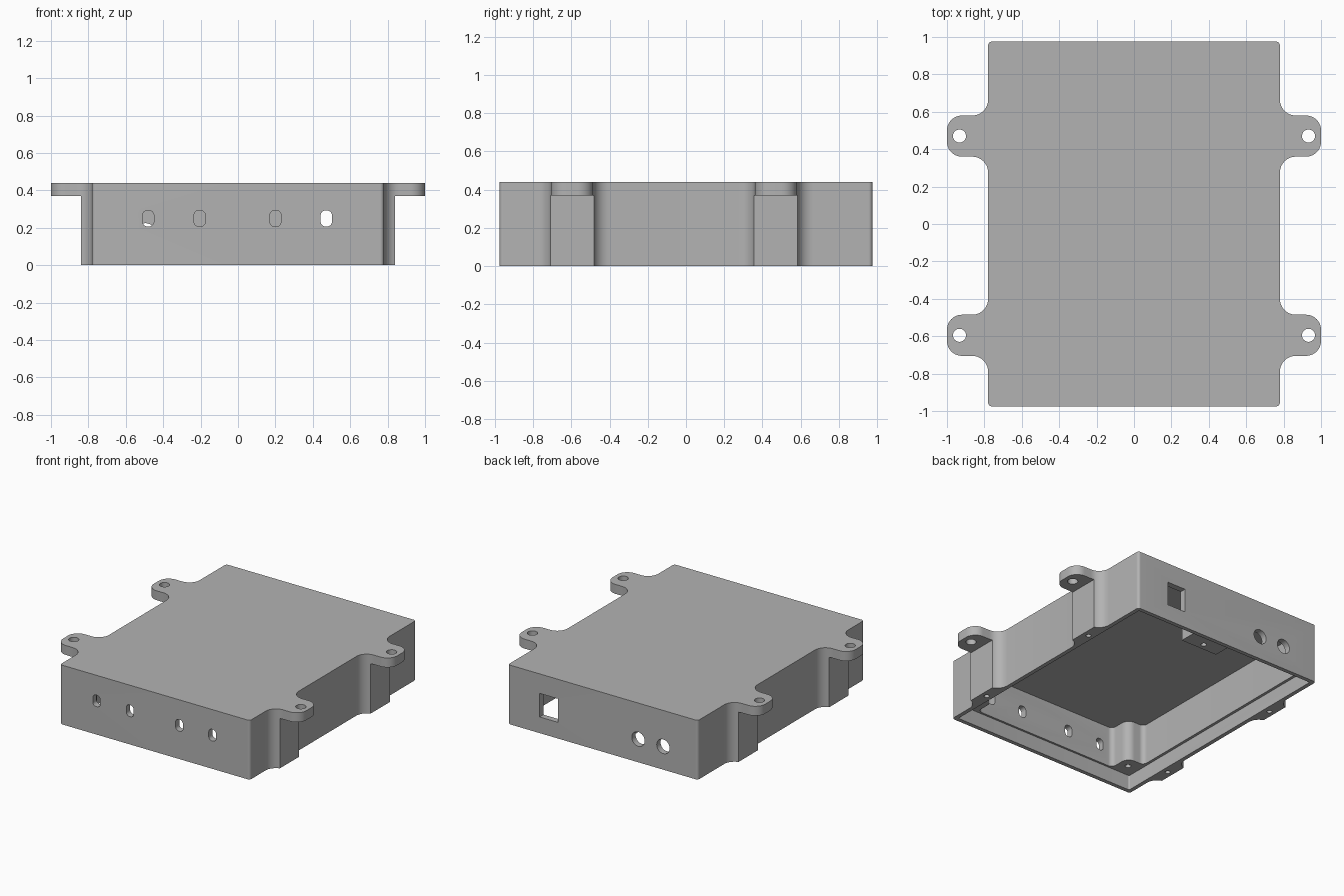
import bpy, bmesh, math
from mathutils import Vector

if "Cube" in bpy.data.objects:
    bpy.data.objects.remove(bpy.data.objects["Cube"], do_unlink=True)

grey = bpy.data.materials.new("enclosure_grey")
grey.use_nodes = True
colour = (0.45, 0.45, 0.45, 1)
grey.diffuse_color = colour
grey.node_tree.nodes["Principled BSDF"].inputs["Base Color"].default_value = colour


def rounded(corners, steps=10):
    """Outline from (x, y, radius) corners, each replaced by a tangent arc."""
    out = []
    for i, (x, y, r) in enumerate(corners):
        p = Vector((x, y))
        if r == 0:
            out.append(p)
            continue
        a = (Vector(corners[i - 1][:2]) - p).normalized()
        b = (Vector(corners[(i + 1) % len(corners)][:2]) - p).normalized()
        centre = p + (a + b) * r          # corners are all right angles
        for k in range(steps + 1):
            t = math.pi / 2 * k / steps
            out.append(centre - b * r * math.cos(t) - a * r * math.sin(t))
    return out


def prism(name, outline, z0, z1):
    """Extrude a flat outline between two heights."""
    bm = bmesh.new()
    face = bm.faces.new([bm.verts.new((p[0], p[1], z0)) for p in outline])
    top = bmesh.ops.extrude_face_region(bm, geom=[face])["geom"]
    bmesh.ops.translate(bm, vec=(0, 0, z1 - z0),
                        verts=[v for v in top if isinstance(v, bmesh.types.BMVert)])
    bmesh.ops.recalc_face_normals(bm, faces=bm.faces)
    mesh = bpy.data.meshes.new(name)
    bm.to_mesh(mesh)
    bm.free()
    obj = bpy.data.objects.new(name, mesh)
    bpy.context.collection.objects.link(obj)
    mesh.materials.append(grey)
    return obj


def rect(x0, x1, y0, y1, r=0):
    return rounded([(x0, y0, r), (x1, y0, r), (x1, y1, r), (x0, y1, r)])


def disc(x, y, r, n=32):
    return [(x + r * math.cos(math.tau * k / n), y + r * math.sin(math.tau * k / n))
            for k in range(n)]


def cut(body, cutter):
    """Subtract the cutter from the body and throw it away."""
    cutter.hide_render = True
    mod = body.modifiers.new("cut", "BOOLEAN")
    mod.operation, mod.solver, mod.object = "DIFFERENCE", "EXACT", cutter
    bpy.ops.object.select_all(action="DESELECT")
    bpy.context.view_layer.objects.active = body
    body.select_set(True)
    bpy.ops.object.modifier_apply(modifier=mod.name)
    bpy.data.objects.remove(cutter, do_unlink=True)


def cut_wall(body, outline, y0, y1):
    """Cut an x-z outline through a wall between two depths."""
    cutter = prism("wall_cutter", outline, -y1, -y0)
    cutter.rotation_euler.x = math.pi / 2
    cut(body, cutter)


def mirrored(half):
    return half + [(-x, y, r) for x, y, r in reversed(half)]


# Outer shell with four rounded mounting ears
W, L, H = 0.78, 0.975, 0.44
EARS = (-0.595, 0.47)
side = [(W, -L, 0.02)]
for y in EARS:
    side += [(W, y - 0.11, 0.085), (1, y - 0.11, 0.08),
             (1, y + 0.11, 0.08), (W, y + 0.11, 0.085)]
side.append((W, L, 0.02))
body = prism("enclosure_body", rounded(mirrored(side)), 0, H)

# Trim below the ears, leaving short side bosses
for s in (-1, 1):
    cut(body, prism("ear_trim", rect(*sorted((s * 0.84, s * 1.1)), -0.9, 0.9), -0.1, 0.37))

# Main cavity, leaving two front corner posts and a rear centre post
cavity = mirrored([(0.59, -0.93, 0.035), (0.59, -0.77, 0.06), (0.73, -0.77, 0.035),
                   (0.73, 0.93, 0.01), (0.15, 0.93, 0), (0.15, 0.68, 0)])
cut(body, prism("cavity", rounded(cavity), 0.05, 0.41))

# Shallow lid recess around the open bottom
cut(body, prism("lid_recess", rect(-0.75, 0.75, -0.945, 0.945, 0.01), -0.1, 0.11))

# Ear holes and lid screw holes
for s in (-1, 1):
    for y in EARS:
        cut(body, prism("ear_hole", disc(s * 0.933, y, 0.035), 0.3, 0.5))
        cut(body, prism("lid_screw_hole", disc(s * 0.795, y, 0.018, 20), -0.1, 0.2))

# Screw holes in the inner posts
for x, y in ((-0.66, -0.85), (0.66, -0.85), (0, 0.73)):
    cut(body, prism("post_hole", disc(x, y, 0.02, 20), 0.05, 0.25))

# Four slots in the front wall
for x in (-0.48, -0.205, 0.2, 0.472):
    cut_wall(body, rect(x - 0.03, x + 0.03, 0.207, 0.293, 0.026), -1.05, -0.9)

# Square socket and two round sockets in the back wall
cut_wall(body, rect(0.37, 0.52, 0.12, 0.295), 0.9, 1.05)
for x in (-0.29, -0.495):
    cut_wall(body, disc(x, 0.172, 0.053), 0.9, 1.05)

bpy.ops.object.shade_smooth_by_angle(angle=math.radians(30))
